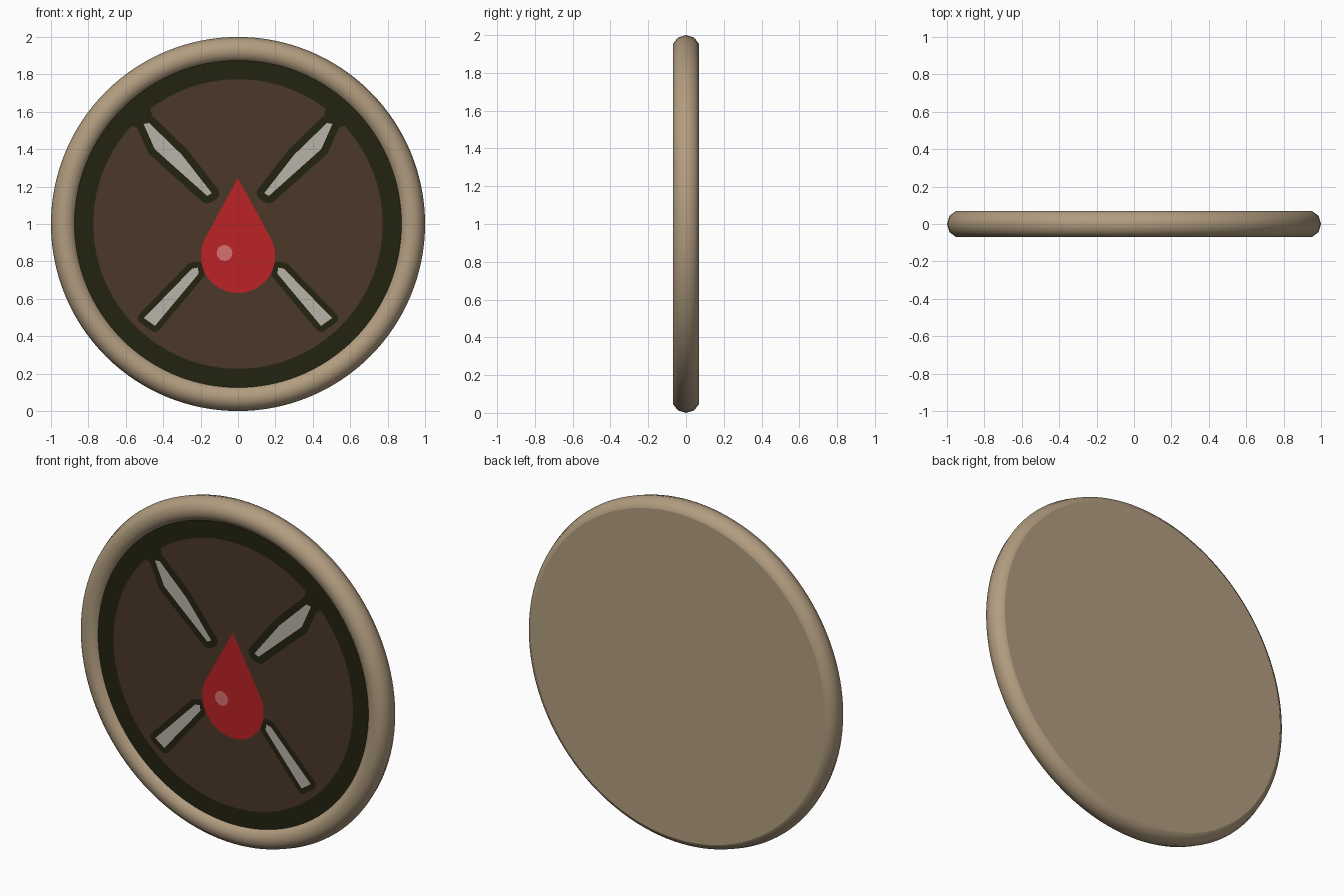
import bpy, math

if "Cube" in bpy.data.objects:
    bpy.data.objects.remove(bpy.data.objects["Cube"])

CZ = 1.0  # height of the disc centre


def srgb(r, g, b):
    f = lambda c: c / 12.92 if c <= 0.04045 else ((c + 0.055) / 1.055) ** 2.4
    return tuple(f(c / 255) for c in (r, g, b)) + (1.0,)


def material(name, *rgb):
    m = bpy.data.materials.new(name)
    m.diffuse_color = srgb(*rgb)
    m.use_nodes = True
    m.node_tree.nodes["Principled BSDF"].inputs["Base Color"].default_value = m.diffuse_color
    return m


TAN = material("tan_wood", 178, 157, 128)
BROWN = material("dark_brown", 76, 56, 40)
DARK = material("dark_olive", 36, 35, 16)
BONE = material("bone_white", 186, 180, 168)
RED = material("red", 188, 35, 38)
PINK = material("pale_red", 216, 112, 114)


def mesh_object(name, verts, faces, mat):
    me = bpy.data.meshes.new(name)
    me.from_pydata(verts, [], faces)
    me.materials.append(mat)
    ob = bpy.data.objects.new(name, me)
    bpy.context.collection.objects.link(ob)
    return ob


def circle(x, z, r, n):
    return [(x + r * math.cos(2 * math.pi * i / n),
             z + r * math.sin(2 * math.pi * i / n)) for i in range(n)]


def hull(points):
    """Counter-clockwise convex outline of 2D points."""
    pts = sorted(set(points))

    def half(seq):
        out = []
        for p in seq:
            while len(out) > 1 and ((out[-1][0] - out[-2][0]) * (p[1] - out[-2][1])
                                    - (out[-1][1] - out[-2][1]) * (p[0] - out[-2][0])) <= 1e-9:
                out.pop()
            out.append(p)
        return out[:-1]
    return half(pts) + half(pts[::-1])


def plate(name, points, y, mat):
    """Flat shape facing the front."""
    return mesh_object(name, [(x, y, z) for x, z in points],
                       [list(range(len(points)))], mat)


def grown(points, r):
    """Points of a rounded outline around a shape."""
    return [q for x, z in points for q in circle(x, z, r, 16)]


# Rounded rim
bpy.ops.mesh.primitive_torus_add(major_radius=0.93, minor_radius=0.07,
                                 major_segments=128, minor_segments=10,
                                 location=(0, 0, CZ), rotation=(math.pi / 2, 0, 0))
rim = bpy.context.object
rim.name = "rim"
rim.scale = (1, 1, 1.05)
rim.data.materials.append(TAN)
bpy.ops.object.transform_apply(location=True, rotation=True, scale=True)
bpy.ops.object.shade_smooth()

# Flat back, wound to face the rear
plate("back_panel", circle(0, CZ, 0.952, 128)[::-1], 0.07, TAN)

# Recessed front face
plate("front_face", circle(0, CZ, 0.885, 128), -0.042, BROWN)

# Dark painted ring
N = 128
outer, inner = circle(0, CZ, 0.88, N), circle(0, CZ, 0.774, N)
mesh_object("dark_ring", [(x, -0.044, z) for x, z in outer + inner],
            [(i, (i + 1) % N, N + (i + 1) % N, N + i) for i in range(N)], DARK)

# Four pale blades with dark outlines, mirrored left to right
UPPER = [(-.505, 1.535), (-.475, 1.54), (-.30, 1.37), (-.14, 1.165), (-.165, 1.15), (-.445, 1.40)]
LOWER = [(-.215, .767), (-.245, .762), (-.503, .497), (-.444, .455), (-.21, .735)]
NECK = [(-.585, 1.53), (-.47, 1.635), (-.46, 1.575), (-.53, 1.51)]
for side, s in (("left", 1), ("right", -1)):
    for level, shape, width in (("upper", UPPER, 0.04), ("lower", LOWER, 0.032)):
        pts = [(x * s, z) for x, z in shape]
        plate(f"{level}_{side}_outline", hull(grown(pts, width)), -0.0445, DARK)
        plate(f"{level}_{side}_blade", hull(pts), -0.0465, BONE)
    plate(f"{side}_outline_neck", hull([(x * s, z) for x, z in NECK]), -0.045, DARK)

# Red drop with a small highlight
plate("drop", hull(circle(0, 0.83, 0.199, 64) + [(0, 1.246)]), -0.0475, RED)
plate("drop_highlight", circle(-0.072, 0.845, 0.042, 24), -0.0495, PINK)
